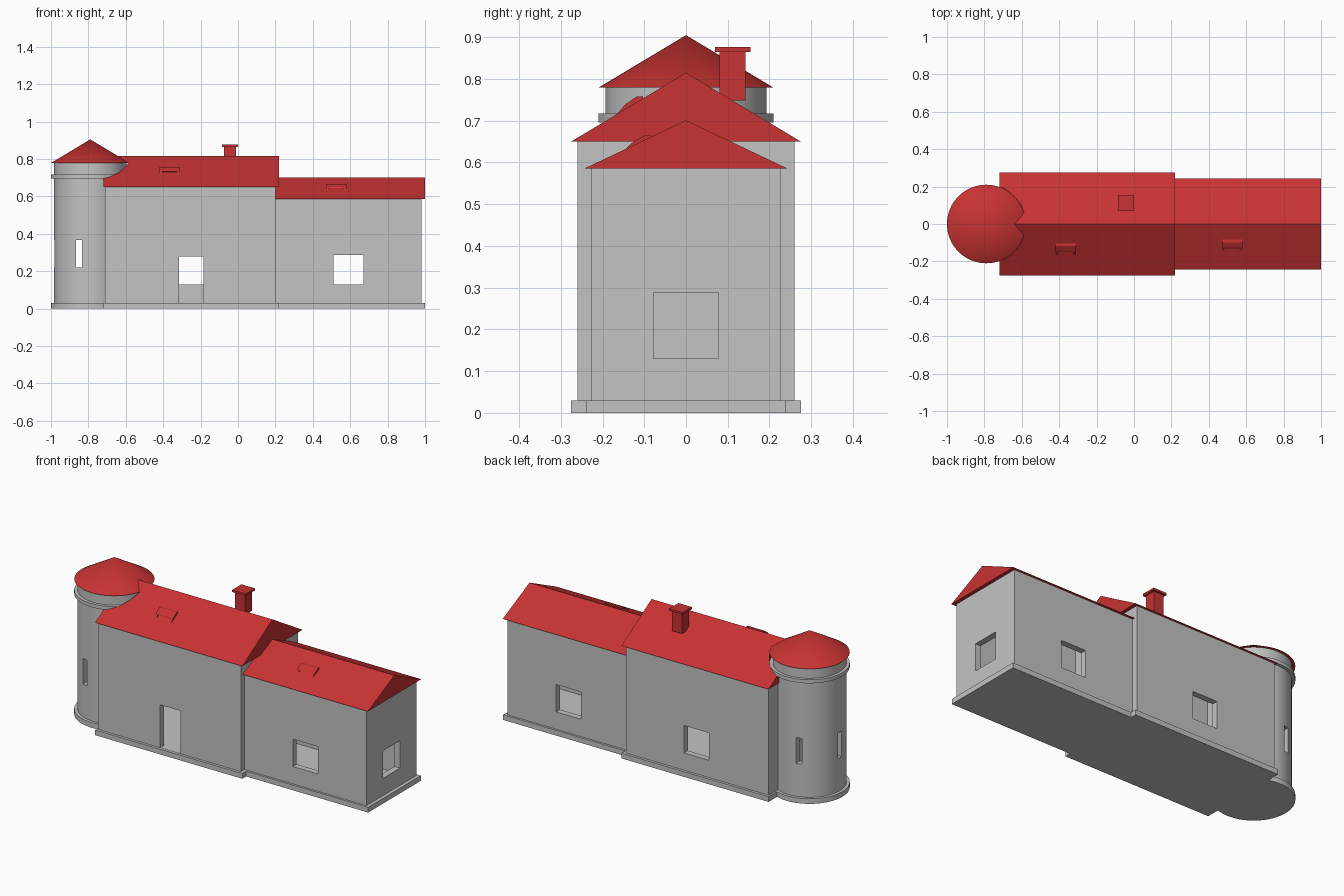
import bpy, bmesh, math

if "Cube" in bpy.data.objects:
    bpy.data.objects.remove(bpy.data.objects["Cube"])


def material(name, rgb):
    m = bpy.data.materials.new(name)
    m.diffuse_color = (*rgb, 1)
    m.use_nodes = True
    m.node_tree.nodes["Principled BSDF"].inputs["Base Color"].default_value = m.diffuse_color
    return m


GREY = material("grey_wall", (0.55, 0.55, 0.55))
RED = material("red_roof", (0.58, 0.033, 0.033))


def finish(name, bm, mat):
    bmesh.ops.recalc_face_normals(bm, faces=bm.faces)
    me = bpy.data.meshes.new(name)
    bm.to_mesh(me)
    bm.free()
    me.materials.append(mat)
    ob = bpy.data.objects.new(name, me)
    bpy.context.collection.objects.link(ob)
    return ob


def box(name, x, y, z, mat=GREY):
    bm = bmesh.new()
    bmesh.ops.create_cube(bm, size=1)
    for v in bm.verts:
        for i, r in enumerate((x, y, z)):
            v.co[i] = r[0] if v.co[i] < 0 else r[1]
    return finish(name, bm, mat)


def drum(name, r, z, mat=GREY, top=None, x=-0.79):
    """Upright cylinder, or a cone when top is 0."""
    bm = bmesh.new()
    bmesh.ops.create_cone(bm, cap_ends=True, segments=64, radius1=r,
                          radius2=r if top is None else top, depth=z[1] - z[0])
    bmesh.ops.translate(bm, verts=bm.verts, vec=(x, 0, (z[0] + z[1]) / 2))
    bmesh.ops.remove_doubles(bm, verts=bm.verts, dist=1e-5)
    return finish(name, bm, mat)


def prism(name, profile, x, mat=RED):
    """Extrude a (y, z) profile along x."""
    bm = bmesh.new()
    f = bm.faces.new([bm.verts.new((x[0], y, z)) for y, z in profile])
    ext = bmesh.ops.extrude_face_region(bm, geom=[f])["geom"]
    bmesh.ops.translate(bm, vec=(x[1] - x[0], 0, 0),
                        verts=[g for g in ext if isinstance(g, bmesh.types.BMVert)])
    return finish(name, bm, mat)


def cut(ob, *cutters):
    """Subtract the cutters, bake the result and remove them."""
    for c in cutters:
        m = ob.modifiers.new("cut", "BOOLEAN")
        m.operation, m.solver, m.object = "DIFFERENCE", "EXACT", c
    dg = bpy.context.evaluated_depsgraph_get()
    dg.update()
    me = bpy.data.meshes.new_from_object(ob.evaluated_get(dg))
    ob.modifiers.clear()
    ob.data = me
    for c in cutters:
        bpy.data.objects.remove(c)


def smooth(ob):
    bpy.ops.object.select_all(action="DESELECT")
    bpy.context.view_layer.objects.active = ob
    ob.select_set(True)
    bpy.ops.object.shade_smooth_by_angle(angle=math.radians(30))


T = 0.035          # wall thickness
WIN = (0.13, 0.288)  # window sill and head


# Main house: hollow walls with a front door and a back window
main = box("main_walls", (-0.71, 0.2), (-0.26, 0.26), (0.03, 0.652))
cut(main,
    box("cavity", (-0.71 + T, 0.2 - T), (-0.26 + T, 0.26 - T), (-0.1, 0.8)),
    box("door_hole", (-0.315, -0.185), (-0.4, -0.1), (0.031, 0.278)),
    box("back_hole", (-0.33, -0.17), (0.1, 0.4), WIN))
box("main_plinth", (-0.72, 0.22), (-0.275, 0.275), (0, 0.03))

# Lower wing: windows on the front, back and gable end
wing = box("wing_walls", (0.19, 0.98), (-0.228, 0.228), (0.03, 0.587))
cut(wing,
    box("cavity", (0.19 + T, 0.98 - T), (-0.228 + T, 0.228 - T), (-0.1, 0.8)),
    box("side_holes", (0.51, 0.67), (-0.4, 0.4), WIN),
    box("gable_hole", (0.9, 1.1), (-0.078, 0.078), WIN))
box("wing_plinth", (0.2, 1.0), (-0.24, 0.24), (0, 0.0299))

# Round tower: hollow shaft with three slits, base and upper band
tower = drum("tower_walls", 0.193, (0.02, 0.782))
cut(tower,
    drum("cavity", 0.193 - T, (0.01, 0.9)),
    box("slit_front_back", (-0.865, -0.834), (-0.4, 0.4), (0.22, 0.368)),
    box("slit_left", (-1.1, -0.9), (-0.016, 0.016), (0.22, 0.368)))
base = drum("tower_plinth", 0.21, (0, 0.0298))
band = drum("tower_band", 0.21, (0.696, 0.717))
cone = drum("tower_roof", 0.21, (0.779, 0.905), RED, top=0)
for ob in (tower, base, band, cone):
    smooth(ob)

# Gabled roofs, the main one notched around the tower
roof = prism("main_roof", [(-0.275, 0.65), (0.275, 0.65), (0, 0.815)], (-0.72, 0.22))
cut(roof, drum("notch", 0.211, (0.69, 0.78)))
prism("wing_roof", [(-0.244, 0.585), (0.244, 0.585), (0, 0.701)], (0.2, 1.0))


# Small roof hoods: two cheeks and a cover over a recessed opening
def hood(name, x0, y0, z0, rise):
    def prof(y, pts):
        return [(y0 + dy, z0 + dz * rise) for dy, dz in pts]
    side = [(0, 0), (0.02, 0.55), (0.048, 1), (0.063, 1), (0.063, 0.3), (0.03, 0)]
    cover = [(0.016, 0.4), (0.02, 0.55), (0.048, 1), (0.063, 1), (0.063, 0.3)]
    prism(name + "_left_cheek", prof(y0, side), (x0, x0 + 0.015))
    prism(name + "_right_cheek", prof(y0, side), (x0 + 0.095, x0 + 0.11))
    prism(name + "_cover", prof(y0, cover), (x0 + 0.015, x0 + 0.095))


hood("main_hood", -0.42, -0.166, 0.715, 0.043)
hood("wing_hood", 0.47, -0.146, 0.631, 0.034)

# Chimney on the back slope
box("chimney_stack", (-0.075, -0.012), (0.08, 0.143), (0.748, 0.866), RED)
box("chimney_cap", (-0.086, 0.0), (0.069, 0.154), (0.865, 0.877), RED)
